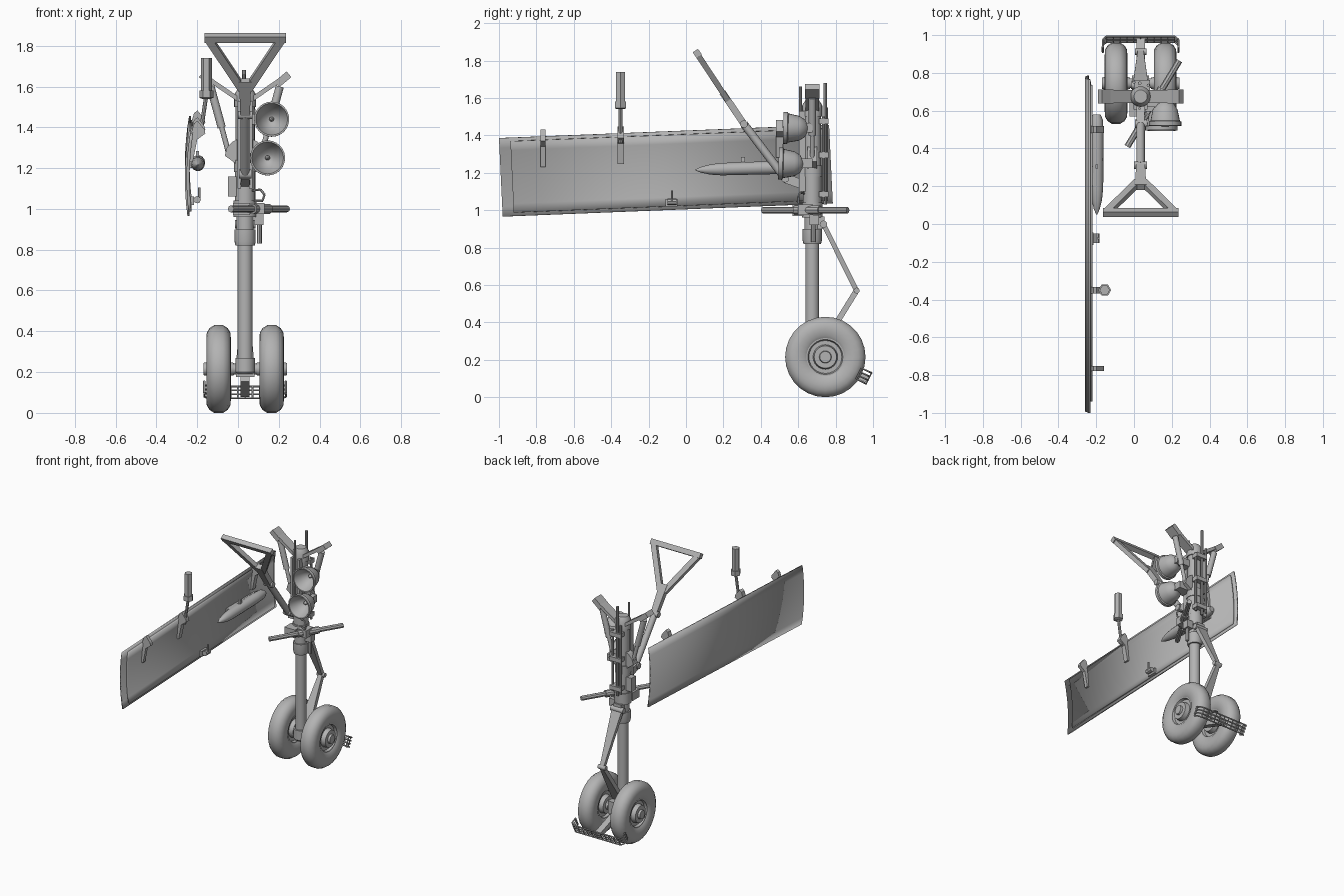
import bpy, bmesh, math
from mathutils import Vector, Matrix

if "Cube" in bpy.data.objects:
    bpy.data.objects.remove(bpy.data.objects["Cube"])

grey = bpy.data.materials.new("plain grey")
grey.use_nodes = True
COL = (0.45, 0.45, 0.45, 1)
grey.diffuse_color = COL
grey.node_tree.nodes["Principled BSDF"].inputs["Base Color"].default_value = COL

SX, SY = 0.035, 0.675          # strut axis


def finish(name, bm, smooth=True):
    bmesh.ops.remove_doubles(bm, verts=bm.verts, dist=1e-5)
    bmesh.ops.recalc_face_normals(bm, faces=bm.faces)
    me = bpy.data.meshes.new(name)
    bm.to_mesh(me)
    bm.free()
    ob = bpy.data.objects.new(name, me)
    bpy.context.collection.objects.link(ob)
    me.materials.append(grey)
    if smooth:
        bpy.ops.object.select_all(action='DESELECT')
        ob.select_set(True)
        bpy.context.view_layer.objects.active = ob
        bpy.ops.object.shade_smooth_by_angle(angle=math.radians(35))
    return ob


def lathe(name, origin, axis, profile, seg=16, closed=False):
    """Revolve (distance along axis, radius) points."""
    rot = Vector(axis).to_track_quat('Z', 'Y')
    bm, rings = bmesh.new(), []
    for d, r in profile:
        rings.append([bm.verts.new(Vector(origin) + rot @ Vector(
            (r * math.cos(2 * math.pi * i / seg), r * math.sin(2 * math.pi * i / seg), d)))
            for i in range(seg)])
    pairs = list(zip(rings, rings[1:])) + ([(rings[-1], rings[0])] if closed else [])
    for a, b in pairs:
        for i in range(seg):
            j = (i + 1) % seg
            bm.faces.new((a[i], a[j], b[j], b[i]))
    if not closed:
        bm.faces.new(rings[0])
        bm.faces.new(rings[-1])
    return finish(name, bm)


def tube(name, a, b, r, r2=None, seg=12):
    d = Vector(b) - Vector(a)
    return lathe(name, a, d, [(0, r), (d.length, r if r2 is None else r2)], seg)


def box(name, lo, hi):
    lo, hi = Vector(lo), Vector(hi)
    bm = bmesh.new()
    bmesh.ops.create_cube(bm, size=1, matrix=Matrix.Translation((lo + hi) / 2)
                          @ Matrix.Diagonal((*(hi - lo), 1)))
    return finish(name, bm, False)


def beam(name, a, b, side, w1, w2, h):
    """Flat tapered bar from a to b; w1, w2 are widths along side, h the thickness."""
    a, b, s = Vector(a), Vector(b), Vector(side).normalized()
    n = (b - a).cross(s).normalized() * h / 2
    bm = bmesh.new()
    vs = [bm.verts.new(p + s * w * k / 2 + n * m)
          for p, w in ((a, w1), (b, w2)) for k, m in ((-1, -1), (1, -1), (1, 1), (-1, 1))]
    bmesh.ops.convex_hull(bm, input=vs)
    bmesh.ops.dissolve_limit(bm, angle_limit=0.01, verts=bm.verts, edges=bm.edges)
    return finish(name, bm, False)


def plate(name, pts, y, w):
    """Outline in x, z extruded along y."""
    bm = bmesh.new()
    f = bm.faces.new([bm.verts.new((x, y - w / 2, z)) for x, z in pts])
    g = bmesh.ops.extrude_face_region(bm, geom=[f])["geom"]
    bmesh.ops.translate(bm, vec=(0, w, 0), verts=[v for v in g if isinstance(v, bmesh.types.BMVert)])
    return finish(name, bm, False)


# Main strut
lathe("strut", (SX, SY, 0), (0, 0, 1),
      [(0.19, 0.04), (0.2, 0.048), (0.27, 0.048), (0.27, 0.037), (0.82, 0.037), (0.82, 0.047),
       (0.84, 0.052), (0.9, 0.052), (0.9, 0.042), (0.96, 0.042), (0.96, 0.056), (1.04, 0.056),
       (1.04, 0.05), (1.18, 0.05), (1.18, 0.055), (1.24, 0.055), (1.24, 0.047), (1.5, 0.047),
       (1.5, 0.054), (1.56, 0.054), (1.59, 0.035)], 20)
for i, (x, y, z0, z1, r) in enumerate([(0.03, 0.745, 1.03, 1.68, 0.010), (0.0, 0.75, 1.05, 1.55, 0.008),
                                       (0.03, 0.612, 1.2, 1.66, 0.007), (0.075, 0.735, 1.05, 1.5, 0.008)]):
    tube(f"strut_pipe_{i}", (x, y, z0), (x, y, z1), r, seg=8)
for z in (1.07, 1.28, 1.46):
    box("pipe_clamp", (0.0, 0.71, z), (0.085, 0.762, z + 0.03))
box("strut_front_rail_left", (0.055, 0.605, 1.1), (0.072, 0.64, 1.53))
box("strut_front_rail_right", (-0.002, 0.605, 1.1), (0.015, 0.64, 1.53))

# Wheels and axle
tyre = [(-0.045, 0.1), (-0.055, 0.115), (-0.06, 0.15), (-0.058, 0.178), (-0.045, 0.2), (-0.022, 0.215)]
hub = [(-0.075, 0.016), (-0.075, 0.03), (-0.06, 0.033), (-0.06, 0.06), (-0.028, 0.066),
       (-0.028, 0.088), (-0.046, 0.094), (-0.046, 0.104)]
for s, side in ((1, "left"), (-1, "right")):
    o = (SX + s * 0.13, 0.745, 0.215)
    lathe(f"tyre_{side}", o, (1, 0, 0), tyre + [(-d, r) for d, r in reversed(tyre)], 28, True)
    lathe(f"hub_{side}", o, (1, 0, 0), hub + [(-d, r) for d, r in reversed(hub)], 24)
tube("axle", (SX - 0.13, 0.745, 0.215), (SX + 0.13, 0.745, 0.215), 0.026)
box("axle_block", (SX - 0.045, 0.66, 0.175), (SX + 0.045, 0.785, 0.265))

# Rear mud grille: bent bars, posts and arm
beam("grille_arm", (SX, 0.76, 0.17), (SX, 0.975, 0.095), (1, 0, 0), 0.045, 0.045, 0.035)
inward = Vector((0, -0.053, 0.025))
low, high = Vector((0, 0.963, 0.072)), Vector((0, 0.992, 0.13))
for k in range(4):
    p = low.lerp(high, k / 3)
    xl, xr = Vector((SX - 0.2, 0, 0)), Vector((SX + 0.2, 0, 0))
    c = Vector((0.018, 0, 0))
    path = [p + xl + inward, p + xl + inward * 0.3, p + xl + c, p + xr - c, p + xr + inward * 0.3, p + xr + inward]
    for a, b in zip(path, path[1:]):
        tube("grille_bar", a, b, 0.005, seg=6)
for k in range(11):
    x = Vector((SX - 0.18 + 0.036 * k, 0, 0))
    tube("grille_post", low + x, high + x, 0.004, seg=6)
for x in (SX - 0.2, SX + 0.2):
    v = Vector((x, 0, 0)) + inward
    tube("grille_end_post", low + v, high + v, 0.006, seg=6)

# Torque links behind the strut
knee = (SX, 0.912, 0.57)
beam("upper_torque_link", (SX, 0.735, 0.925), knee, (1, 0, 0), 0.08, 0.03, 0.026)
beam("lower_torque_link", knee, (SX, 0.72, 0.26), (1, 0, 0), 0.03, 0.085, 0.03)
tube("torque_knee_pin", (SX - 0.03, *knee[1:]), (SX + 0.03, *knee[1:]), 0.016)
tube("torque_top_pin", (SX - 0.05, 0.735, 0.925), (SX + 0.05, 0.735, 0.925), 0.02)
box("torque_lug", (SX - 0.03, 0.69, 0.9), (SX + 0.03, 0.74, 0.965))

# Steering bar and fittings round the collar
tube("steering_bar", (-0.035, 0.41, 1.0), (0.24, 0.865, 1.0), 0.017, seg=8)
tube("steering_sleeve", (0.07, 0.584, 1.0), (0.15, 0.716, 1.0), 0.025, seg=10)
box("steering_bracket", (0.03, 0.6, 0.975), (0.13, 0.68, 1.03))
box("collar_block", (-0.025, 0.57, 0.97), (0.06, 0.65, 1.03))
box("collar_fitting", (0.08, 0.66, 0.92), (0.125, 0.71, 0.975))
tube("collar_valve", (0.105, 0.68, 0.83), (0.105, 0.68, 0.93), 0.012, seg=8)
box("side_box", (-0.05, 0.65, 1.06), (-0.005, 0.7, 1.16))
hose = [(0.08, 0.62, 1.04), (0.12, 0.6, 1.04), (0.13, 0.6, 1.07), (0.11, 0.61, 1.095), (0.07, 0.63, 1.09)]
for a, b in zip(hose, hose[1:]):
    tube("hose", a, b, 0.006, seg=6)

# Upper side arms, lugs and braces
for s, side in ((1, "left"), (-1, "right")):
    X = lambda d: SX + s * d
    beam(f"side_arm_{side}", (X(0.03), SY, 1.535), (X(0.205), SY, 1.655), (0, 1, 0), 0.07, 0.07, 0.022)
    beam(f"arm_end_{side}", (X(0.155), SY, 1.61), (X(0.215), SY, 1.66), (0, 1, 0), 0.075, 0.075, 0.036)
    tube(f"brace_sleeve_{side}", (X(0.17), SY, 1.6), (X(0.115), SY, 1.4), 0.02)
    tube(f"brace_rod_{side}", (X(0.115), SY, 1.4), (X(0.08), SY, 1.27), 0.013)
    plate(f"brace_lug_{side}", [(X(0.02), 1.2), (X(0.07), 1.24), (X(0.1), 1.26), (X(0.09), 1.3),
                                (X(0.06), 1.33), (X(0.02), 1.35)], SY, 0.05)

# Two landing lights with concave dishes
bell = [(0, 0.078), (0, 0.086), (0.022, 0.086), (0.026, 0.078), (0.085, 0.066), (0.115, 0.048), (0.13, 0.02),
        (0.125, 0.0), (0.1, 0.0), (0.09, 0.028), (0.05, 0.06)]
for x, y, z in ((0.165, 0.52, 1.44), (0.145, 0.495, 1.25)):
    lathe("landing_light", (x, y, z), (0, 1, -0.03), bell, 24, True)
    lathe("light_bulb", (x, y + 0.06, z), (0, 1, 0), [(0, 0.004), (0.012, 0.012), (0.06, 0.012)], 10)
    box("light_mount", (0.06, y + 0.1, z - 0.025), (x + 0.02, SY, z + 0.025))

# Triangular retraction frame leaning forward
top_y, top_z = 0.06, 1.838
apex = Vector((SX, 0.225, 1.585))
beam("frame_crossbar", (SX - 0.2, top_y, top_z), (SX + 0.2, top_y, top_z), (0, 0.56, -0.83), 0.036, 0.036, 0.034)
for s in (-1, 1):
    beam("frame_leg", (SX + s * 0.175, top_y + 0.005, top_z - 0.01), apex + Vector((s * 0.012, 0, 0)),
         (1, 0, 0), 0.044, 0.044, 0.03)
mid, end = Vector((SX, 0.31, 1.46)), Vector((SX, 0.53, 1.17))
beam("frame_neck", apex + Vector((0, -0.03, 0.045)), mid, (1, 0, 0), 0.06, 0.045, 0.036)
tube("frame_pin", mid + Vector((-0.035, 0, 0)), mid + Vector((0.035, 0, 0)), 0.02)
tube("drag_rod", mid, end, 0.022)
tube("drag_rod_pin", end + Vector((-0.03, 0, 0)), end + Vector((0.03, 0, 0)), 0.022)
beam("drag_lug", end, (SX, SY, 1.12), (1, 0, 0), 0.04, 0.05, 0.05)


# Bay door: gently bowed outer skin and inset inner panel
def door_sheet(name, y0, y1, t0, t1, dx, thick):
    bm, rows = bmesh.new(), []
    for k in range(9):
        t = t0 + (t1 - t0) * k / 8
        x = -0.243 + 0.008 * t - 0.064 * t * (1 - t) + dx
        rows.append([bm.verts.new((x, y, 1.005 + 0.04 * y + 0.42 * t))
                     for y in (y0 - 0.02 * t, y1 - 0.02 * t)])
    for a, b in zip(rows, rows[1:]):
        bm.faces.new((a[0], a[1], b[1], b[0]))
    ob = finish(name, bm)
    m = ob.modifiers.new("thickness", 'SOLIDIFY')
    m.thickness, m.offset = thick, 0


door_sheet("door_skin", -0.98, 0.785, 0, 1, 0, 0.01)
door_sheet("door_inner_panel", -0.92, 0.755, 0.045, 0.955, 0.011, 0.014)

# Door hinge hooks and actuator
for y, w in ((-0.765, 0.025), (-0.35, 0.035), (0.5, 0.035)):
    dz = 0.04 * (y + 0.765)
    plate("door_hinge", [(x, z + dz) for x, z in (
        (-0.25, 1.23), (-0.222, 1.23), (-0.2, 1.34), (-0.16, 1.37), (-0.165, 1.39),
        (-0.198, 1.432), (-0.215, 1.42), (-0.24, 1.34))], y, w)
tube("actuator_rod", (-0.185, -0.35, 1.36), (-0.155, -0.35, 1.56), 0.01, seg=8)
lathe("actuator_body", (-0.155, -0.35, 0), (0, 0, 1),
      [(1.54, 0.022), (1.545, 0.034), (1.58, 0.034), (1.58, 0.027), (1.74, 0.027)], 6)

# Small door latch
box("latch_base", (-0.245, -0.11, 1.02), (-0.215, -0.045, 1.06))
tube("latch_barrel", (-0.2, -0.1, 1.045), (-0.2, -0.05, 1.045), 0.018, seg=8)
tube("latch_pin", (-0.19, -0.075, 1.04), (-0.19, -0.075, 1.105), 0.007, seg=6)

# Pointed pod on the door
lathe("door_pod", (-0.197, 0.05, 1.215), (0, 1, 0.03),
      [(0, 0.003), (0.03, 0.016), (0.08, 0.028), (0.14, 0.034), (0.42, 0.036), (0.5, 0.033), (0.53, 0.02)], 14)
box("pod_mount", (-0.25, 0.2, 1.2), (-0.2, 0.52, 1.25))
box("pod_stud", (-0.205, 0.295, 1.25), (-0.19, 0.315, 1.285))
